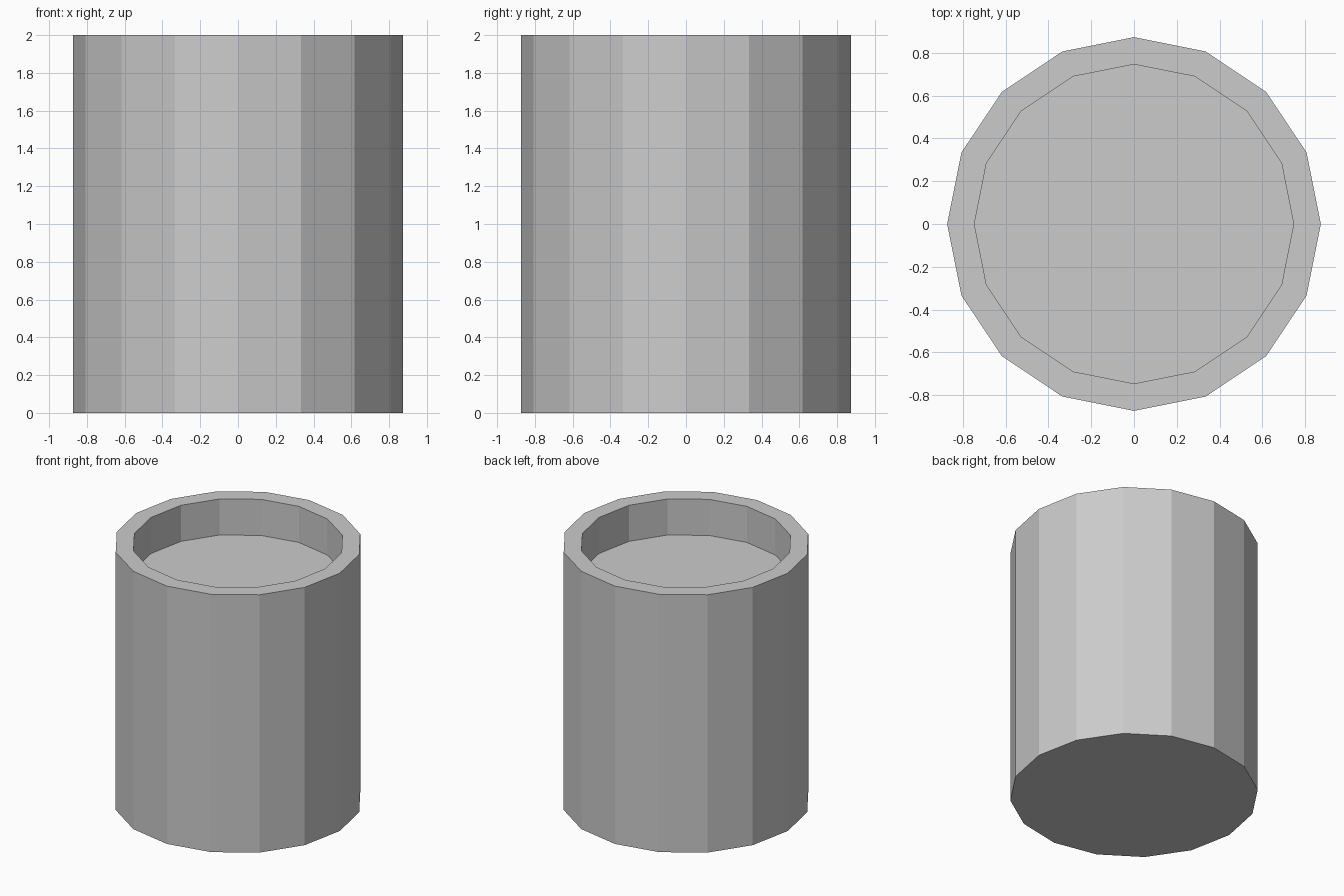
import bpy, bmesh
from math import cos, sin, tau

if "Cube" in bpy.data.objects:
    bpy.data.objects.remove(bpy.data.objects["Cube"])

SIDES = 16
OUTER, INNER = 0.873, 0.746
HEIGHT, RECESS = 2.0, 0.28

# Profile from the base, up the wall, over the rim and down to the recessed floor
profile = [(OUTER, 0), (OUTER, HEIGHT), (INNER, HEIGHT), (INNER, HEIGHT - RECESS)]

bm = bmesh.new()
rings = [[bm.verts.new((r * cos(tau * i / SIDES), r * sin(tau * i / SIDES), z))
          for i in range(SIDES)] for r, z in profile]

# Walls and rim
for low, high in zip(rings, rings[1:]):
    for i in range(SIDES):
        j = (i + 1) % SIDES
        bm.faces.new((low[i], low[j], high[j], high[i]))

# Underside and recessed floor
bm.faces.new(rings[0][::-1])
bm.faces.new(rings[-1])

mesh = bpy.data.meshes.new("round_container")
bm.to_mesh(mesh)
bm.free()
container = bpy.data.objects.new("round_container", mesh)
bpy.context.collection.objects.link(container)
